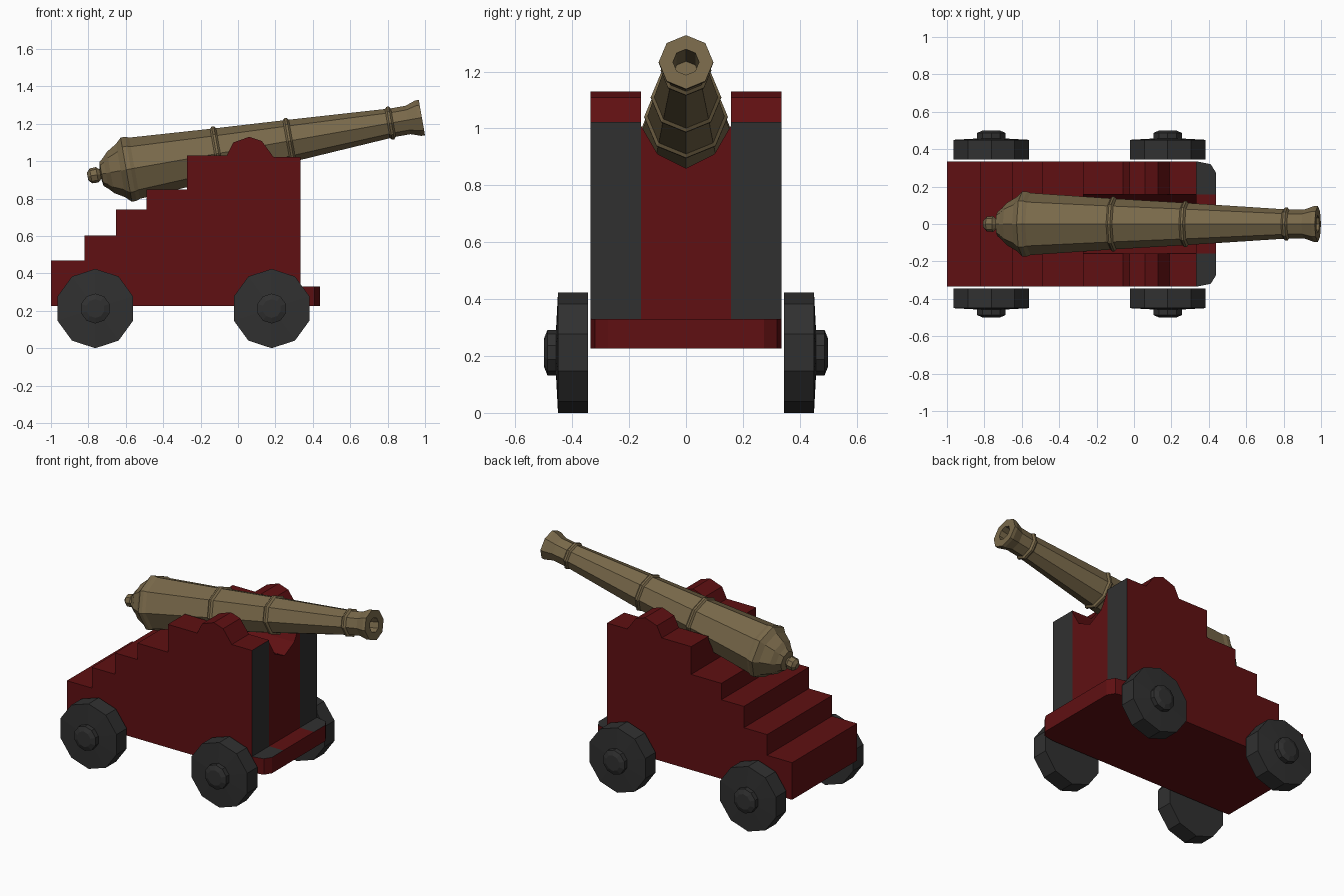
import bpy, bmesh, math
from mathutils import Vector

if "Cube" in bpy.data.objects:
    bpy.data.objects.remove(bpy.data.objects["Cube"])


def material(name, col):
    m = bpy.data.materials.new(name)
    m.diffuse_color = (*col, 1)
    m.use_nodes = True
    m.node_tree.nodes["Principled BSDF"].inputs["Base Color"].default_value = m.diffuse_color
    return m


RED = material("dark red paint", (0.115, 0.005, 0.006))
GREY = material("dark iron grey", (0.03, 0.03, 0.03))
BRASS = material("aged bronze", (0.19, 0.14, 0.068))


def finish(name, bm, mats, rule=None):
    bmesh.ops.recalc_face_normals(bm, faces=bm.faces)
    if rule:
        for f in bm.faces:
            f.material_index = int(rule(f.normal, f.calc_center_median()))
    me = bpy.data.meshes.new(name)
    bm.to_mesh(me)
    bm.free()
    for m in mats:
        me.materials.append(m)
    ob = bpy.data.objects.new(name, me)
    bpy.context.collection.objects.link(ob)
    return ob


def prism(name, points, offset, mats, rule=None, cuts=()):
    """Extrude a flat 3D outline by offset; cuts are y planes that split faces."""
    bm = bmesh.new()
    face = bm.faces.new([bm.verts.new(p) for p in points])
    ext = bmesh.ops.extrude_face_region(bm, geom=[face], use_keep_orig=True)
    moved = [g for g in ext["geom"] if isinstance(g, bmesh.types.BMVert)]
    bmesh.ops.translate(bm, verts=moved, vec=Vector(offset))
    for y in cuts:
        bmesh.ops.bisect_plane(bm, geom=bm.verts[:] + bm.edges[:] + bm.faces[:],
                               plane_co=(0, y, 0), plane_no=(0, 1, 0))
    return finish(name, bm, mats, rule)


def lathe(name, profile, n, mat, phase=0.0):
    """Turn (height, radius) pairs around local z, capping both ends."""
    bm = bmesh.new()
    rings = [[bm.verts.new((r * math.cos(phase + math.tau * i / n),
                            r * math.sin(phase + math.tau * i / n), h))
              for i in range(n)] for h, r in profile]
    for a, b in zip(rings, rings[1:]):
        for i in range(n):
            j = (i + 1) % n
            bm.faces.new((a[i], a[j], b[j], b[i]))
    bm.faces.new(rings[0])
    bm.faces.new(rings[-1])
    return finish(name, bm, [mat])


W, IN, Z0 = 0.335, 0.158, 0.226   # half width, inner cheek, underside
BACK, FRONT = -0.272, 0.335

# stepped rear of the carriage
steps = [(-1.0, 0.468), (-0.82, 0.603), (-0.652, 0.742), (-0.49, 0.849)]
outline = [(BACK, Z0), (-1.0, Z0)]
for (x, z), nx in zip(steps, [s[0] for s in steps[1:]] + [BACK]):
    outline += [(x, z), (nx, z)]
prism("stepped_carriage", [(x, -W, z) for x, z in outline], (0, 2 * W, 0), [RED])

# cheeks with bumps, grey on their front ends
cheek = [(BACK, Z0), (BACK, 1.03), (-0.06, 1.03), (-0.025, 1.1), (0.06, 1.13),
         (0.127, 1.108), (0.19, 1.022), (FRONT, 1.022), (FRONT, Z0)]
for side, tag in ((-1, "right"), (1, "left")):
    prism("cheek_" + tag, [(x, side * IN, z) for x, z in cheek],
          (0, side * (W - IN), 0), [RED, GREY],
          lambda n, c: n.x > 0.9 and c.x > FRONT - 0.01)

# centre block with the trough under the barrel
trough = [(-IN, Z0), (-IN, 1.01), (-0.1, 0.91), (0, 0.86),
          (0.1, 0.91), (IN, 1.01), (IN, Z0)]
prism("barrel_bed", [(BACK, y, z) for y, z in trough], (FRONT - BACK, 0, 0), [RED])

# front sill with clipped corners, grey on top in front of the cheeks
sill = [(FRONT, -W), (0.41, -0.32), (0.438, -0.275),
        (0.438, 0.275), (0.41, 0.32), (FRONT, W)]
prism("front_sill", [(x, y, Z0) for x, y in sill], (0, 0, 0.104), [RED, GREY],
      lambda n, c: n.z > 0.9 and abs(c.y) > IN, cuts=(-IN, IN))

# wheels with hubs
wheel = [(0.345, 0.212), (0.45, 0.212), (0.457, 0.08), (0.487, 0.08), (0.499, 0.05)]
for x, end in ((-0.763, "rear"), (0.18, "front")):
    for side, tag in ((-1, "right"), (1, "left")):
        ob = lathe(f"wheel_{end}_{tag}", wheel, 10, GREY, math.pi / 2)
        ob.location = (x, 0, 0.212)
        ob.rotation_euler = (-side * math.pi / 2, 0, 0)

# barrel: knob, breech, three raised rings, muzzle flare and bore
barrel = [(-0.04, 0.02), (-0.022, 0.04), (0.012, 0.042), (0.03, 0.026), (0.036, 0.065),
          (0.06, 0.085), (0.085, 0.112), (0.14, 0.145), (0.17, 0.174), (0.195, 0.174),
          (0.215, 0.166)]
for s, r in ((0.665, 0.136), (1.056, 0.113), (1.604, 0.078)):
    barrel += [(s - 0.016, r + 0.001), (s - 0.006, r + 0.011),
               (s + 0.006, r + 0.011), (s + 0.016, r - 0.001)]
barrel += [(1.7, 0.077), (1.755, 0.096), (1.775, 0.096), (1.775, 0.046), (1.53, 0.046)]
ob = lathe("barrel", barrel, 8, BRASS)
ob.location = (-0.765, 0, 0.925)
ob.rotation_euler = (0, math.radians(80), 0)
